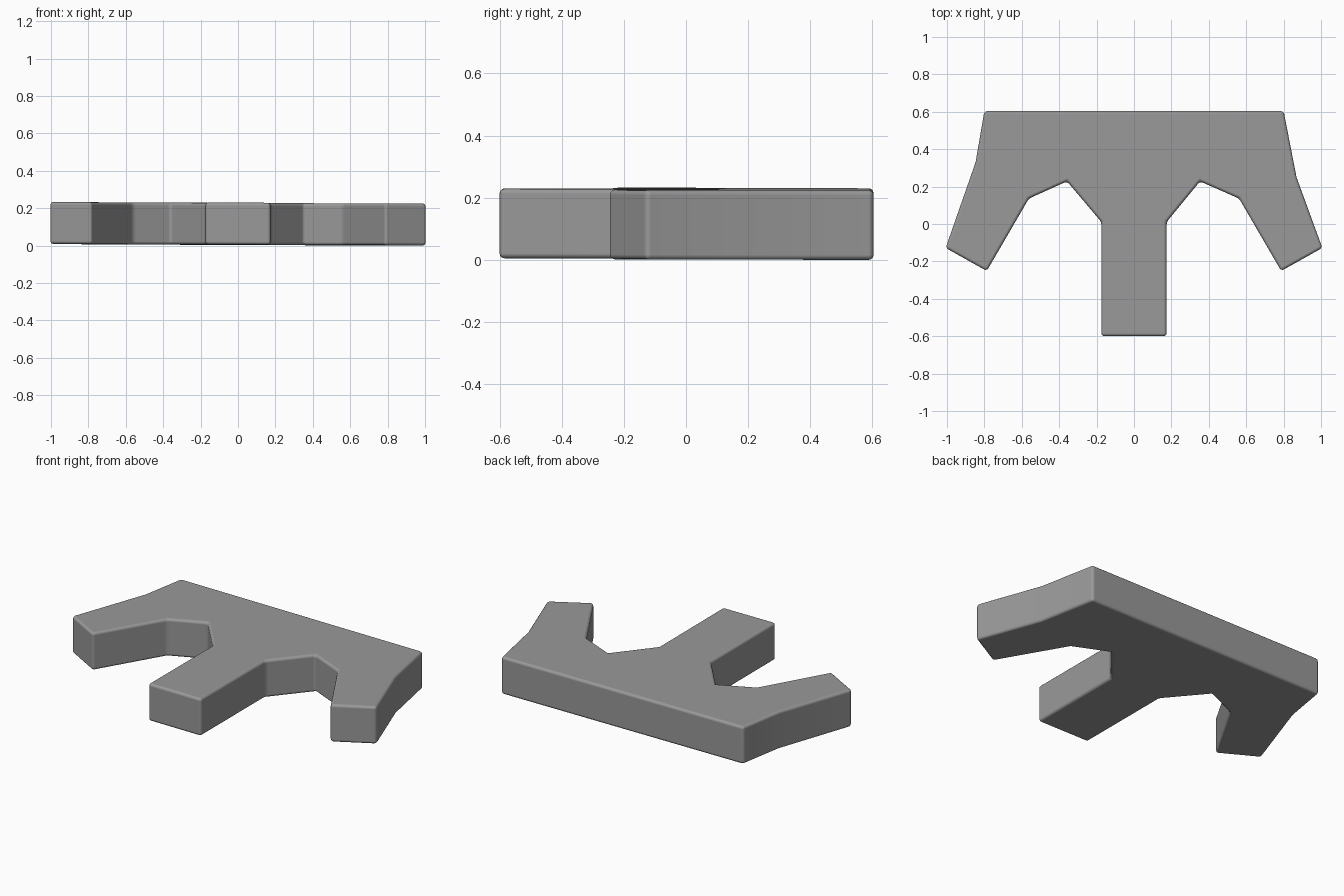
import bpy, bmesh

if "Cube" in bpy.data.objects:
    bpy.data.objects.remove(bpy.data.objects["Cube"])

# Outline of the three-pronged plate, counter-clockwise seen from above
outline = [(-0.80, 0.604), (-0.847, 0.33), (-1.007, -0.128), (-0.787, -0.251),
           (-0.562, 0.136), (-0.358, 0.228), (-0.174, 0.01), (-0.174, -0.60),
           (0.174, -0.60), (0.174, 0.01), (0.353, 0.228), (0.562, 0.136),
           (0.787, -0.251), (1.007, -0.128), (0.869, 0.25), (0.80, 0.604)]
THICKNESS = 0.224


def base_height(x, y):
    # The plate leans very slightly
    return 0.0045 - 0.004 * x - 0.002 * y


# Extrude the outline into a solid plate
bm = bmesh.new()
face = bm.faces.new([bm.verts.new((x, y, base_height(x, y))) for x, y in outline])
top = bmesh.ops.extrude_face_region(bm, geom=[face])["geom"]
bmesh.ops.translate(bm, vec=(0, 0, THICKNESS),
                    verts=[v for v in top if isinstance(v, bmesh.types.BMVert)])
bmesh.ops.recalc_face_normals(bm, faces=bm.faces)
mesh = bpy.data.meshes.new("pronged_plate")
bm.to_mesh(mesh)
bm.free()
plate = bpy.data.objects.new("pronged_plate", mesh)
bpy.context.collection.objects.link(plate)

# Dark grey surface
dark_grey = bpy.data.materials.new("dark_grey")
dark_grey.diffuse_color = (0.32, 0.32, 0.32, 1)
dark_grey.use_nodes = True
dark_grey.node_tree.nodes["Principled BSDF"].inputs["Base Color"].default_value = dark_grey.diffuse_color
mesh.materials.append(dark_grey)

# Small rounded edges
bevel = plate.modifiers.new("rounded_edges", "BEVEL")
bevel.width = 0.016
bevel.segments = 3
bevel.limit_method = "ANGLE"
bevel.angle_limit = 0.35
bevel.harden_normals = True

bpy.context.view_layer.objects.active = plate
plate.select_set(True)
bpy.ops.object.shade_smooth_by_angle()
